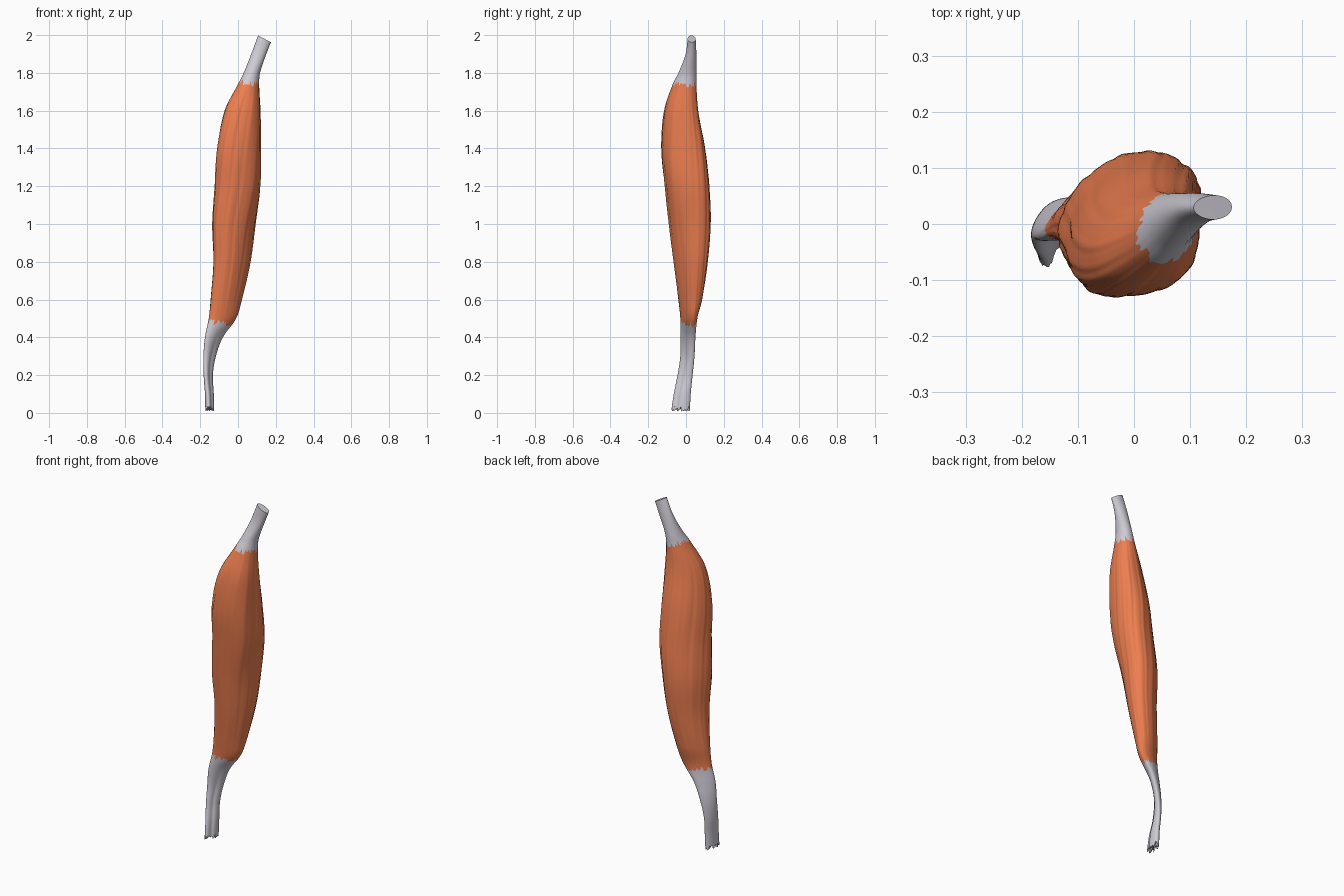
import bpy
import bmesh
import math
import random

if "Cube" in bpy.data.objects:
    bpy.data.objects.remove(bpy.data.objects["Cube"])

random.seed(4)
N = 96  # points around each section

# Sections: z, x min, x max, y min, y max, diagonal phase (degrees; 90 = upright ellipse)
SECTIONS = [
    (0.00, -.173, -.126, -.080, .020, 80),
    (0.10, -.175, -.128, -.065, .025, 72),
    (0.20, -.182, -.133, -.045, .035, 60),
    (0.30, -.183, -.117, -.030, .045, 50),
    (0.40, -.175, -.080, -.030, .050, 48),
    (0.50, -.155, -.010, -.030, .060, 58),
    (0.60, -.145, .020, -.040, .085, 65),
    (0.80, -.130, .065, -.065, .115, 68),
    (1.00, -.135, .092, -.090, .130, 69),
    (1.20, -.122, .118, -.112, .122, 69),
    (1.40, -.110, .120, -.130, .100, 70),
    (1.60, -.070, .118, -.115, .065, 72),
    (1.74, .000, .112, -.070, .055, 80),
    (1.80, .030, .117, -.040, .055, 84),
    (1.90, .070, .150, -.002, .055, 86),
    (2.00, .107, .190, .010, .050, 88),
]


def section(z):
    """Smooth cubic interpolation between neighbouring sections."""
    z = max(0.0, min(2.0, z))
    i = max(k for k in range(len(SECTIONS) - 1) if SECTIONS[k][0] <= z)
    p, q = SECTIONS[i], SECTIONS[i + 1]
    o, r = SECTIONS[max(i - 1, 0)], SECTIONS[min(i + 2, len(SECTIONS) - 1)]
    h = q[0] - p[0]
    s = (z - p[0]) / h
    out = []
    for k in range(1, 6):
        m0 = (q[k] - o[k]) / (q[0] - o[0]) * h
        m1 = (r[k] - p[k]) / (r[0] - p[0]) * h
        out.append((2*s**3 - 3*s*s + 1) * p[k] + (s**3 - 2*s*s + s) * m0
                   + (3*s*s - 2*s**3) * q[k] + (s**3 - s*s) * m1)
    return out


def ramp(v):
    v = max(0.0, min(1.0, v))
    return v * v * (3 - 2 * v)


def surface(t, z):
    x0, x1, y0, y1, deg = section(z)
    phi = math.radians(deg)
    # fibre ridges winding along the belly
    belly = min(ramp((z - .4) / .3), ramp((1.85 - z) / .3))
    w = t + .35 * math.sin(2.2 * z)
    k = 1 + belly * (.009 * math.sin(17*w + 2*z) + .008 * math.sin(9*w - 3*z)
                     + .006 * math.sin(29*w + 4*z))
    # front right side: hollow in the lower tendon, bulging in the upper belly
    bulge = .2 * min(ramp((z - .8) / .5), ramp((1.8 - z) / .25)) - .32 * ramp((.5 - z) / .25)
    d = (t - (phi / 2 - math.pi / 2) + math.pi) % (2 * math.pi) - math.pi
    k += bulge * math.exp(-(d / .45) ** 2)
    return ((x0 + x1) / 2 + (x1 - x0) / 2 * k * math.cos(t),
            (y0 + y1) / 2 + (y1 - y0) / 2 * k * math.cos(t - phi), z)


def jagged(base, amount, tilt=0.0):
    noise = [random.uniform(-amount, amount) for _ in range(N // 2)]
    return [base + noise[j // 2] + tilt * math.cos(2 * math.pi * j / N) for j in range(N)]


def loft(name, low, high, rows, color=None, cap=None):
    bm = bmesh.new()
    rings = []
    for i in range(rows + 1):
        u = i / rows
        rings.append([bm.verts.new(surface(2 * math.pi * j / N, low[j] + (high[j] - low[j]) * u))
                      for j in range(N)])
    for a, b in zip(rings, rings[1:]):
        for j in range(N):
            k = (j + 1) % N
            bm.faces.new((a[j], a[k], b[k], b[j]))
    # close the free end with a fan
    if cap is not None:
        ring = rings[cap]
        c = bm.verts.new([sum(v.co[n] for v in ring) / N for n in range(3)])
        for j in range(N):
            bm.faces.new((ring[j], ring[(j + 1) % N], c))
    bmesh.ops.recalc_face_normals(bm, faces=bm.faces)
    me = bpy.data.meshes.new(name)
    bm.to_mesh(me)
    bm.free()
    ob = bpy.data.objects.new(name, me)
    bpy.context.collection.objects.link(ob)
    if color:
        mat = bpy.data.materials.new(name + "_color")
        mat.diffuse_color = color
        mat.use_nodes = True
        mat.node_tree.nodes["Principled BSDF"].inputs["Base Color"].default_value = mat.diffuse_color
        me.materials.append(mat)
    bpy.context.view_layer.objects.active = ob
    bpy.ops.object.select_all(action='DESELECT')
    ob.select_set(True)
    bpy.ops.object.shade_smooth_by_angle(angle=math.radians(50))


# Ragged borders shared by neighbouring parts
bottom = jagged(.022, .015)
lower_seam = jagged(.475, .014, -.01)
upper_seam = jagged(1.745, .014, -.01)
top = [1.98 - .018 * math.cos(2 * math.pi * j / N) for j in range(N)]

tendon_color = (.62, .60, .66, 1)
loft("lower_tendon", bottom, lower_seam, 40, tendon_color, cap=0)
loft("muscle_belly", lower_seam, upper_seam, 110, (.85, .21, .08, 1))
loft("upper_tendon", upper_seam, top, 24, tendon_color, cap=-1)
